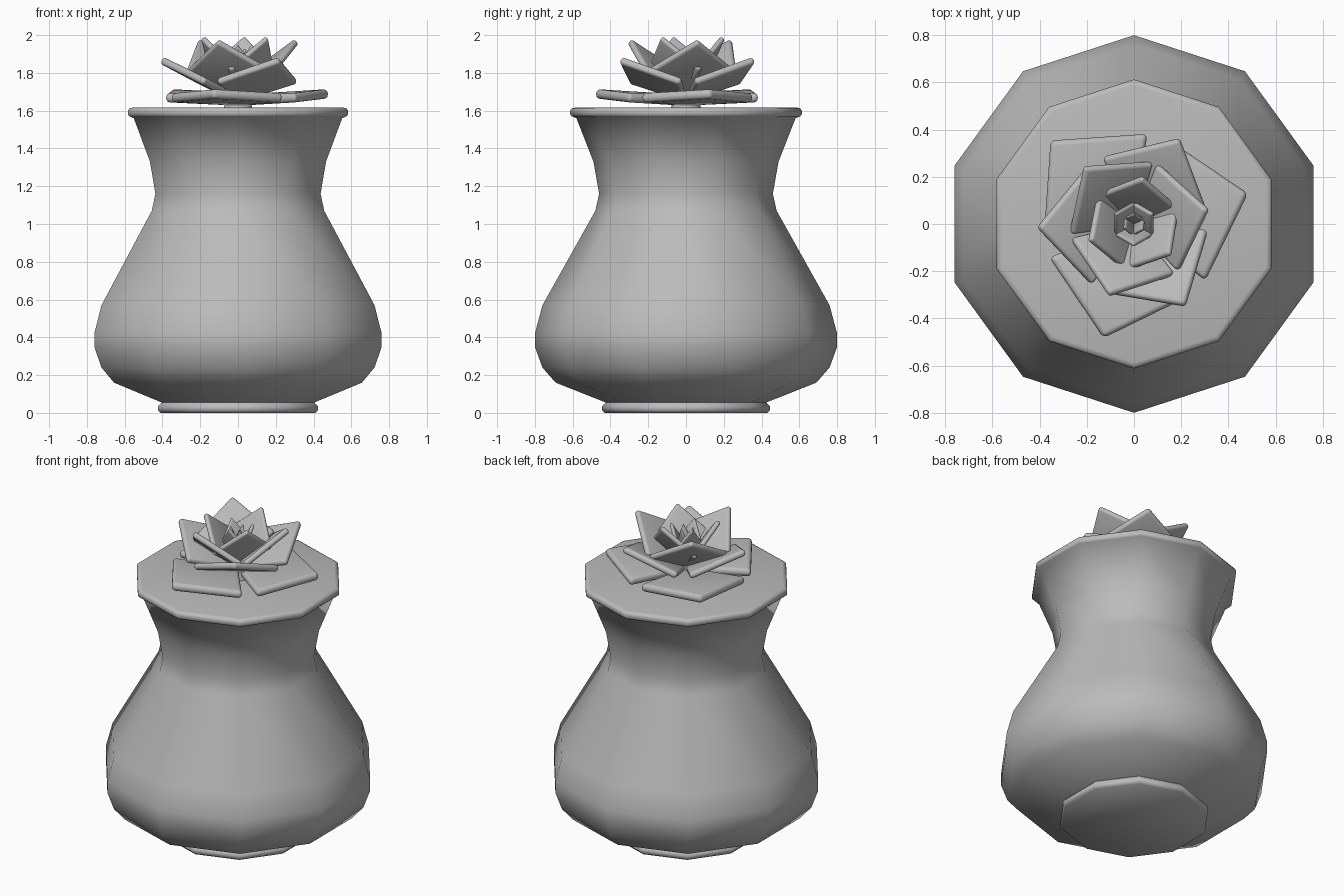
import bpy, bmesh
from math import sin, cos, pi, radians, atan2, hypot
from mathutils import Matrix, Vector

cube = bpy.data.objects.get("Cube")
if cube:
    bpy.data.objects.remove(cube, do_unlink=True)

# One plain grey for the whole piece
grey = bpy.data.materials.new("plain_grey")
grey.use_nodes = True
COLOUR = (0.5, 0.5, 0.5, 1)
grey.diffuse_color = COLOUR
grey.node_tree.nodes["Principled BSDF"].inputs["Base Color"].default_value = COLOUR


def finish(bm, name, angle):
    """Turn a bmesh into a smooth-shaded object."""
    bmesh.ops.recalc_face_normals(bm, faces=bm.faces)
    mesh = bpy.data.meshes.new(name)
    bm.to_mesh(mesh)
    bm.free()
    mesh.materials.append(grey)
    obj = bpy.data.objects.new(name, mesh)
    bpy.context.collection.objects.link(obj)
    bpy.ops.object.select_all(action='DESELECT')
    obj.select_set(True)
    bpy.context.view_layer.objects.active = obj
    bpy.ops.object.shade_smooth_by_angle(angle=radians(angle))
    return obj


def lathe(name, profile, sides, angle):
    """Closed ten-sided turning of (radius, height) points."""
    bm = bmesh.new()
    rings = [[bm.verts.new((r * sin(2 * pi * i / sides), r * cos(2 * pi * i / sides), z))
              for i in range(sides)] for r, z in profile]
    for low, high in zip(rings, rings[1:]):
        for i in range(sides):
            j = (i + 1) % sides
            bm.faces.new((low[i], low[j], high[j], high[i]))
    bm.faces.new(rings[0])
    bm.faces.new(rings[-1])
    return finish(bm, name, angle)


def petal(name, turn, reach, base_z, tip_z, half_width, thick):
    """Four-cornered plate with rounded edges, leaning outwards."""
    length = hypot(reach, tip_z - base_z)
    mid = length * 0.46
    outline = [(0, 0), (mid, -half_width), (length, 0), (mid, half_width)]
    bm = bmesh.new()
    face = bm.faces.new([bm.verts.new((x, y, -thick / 2)) for x, y in outline])
    top = bmesh.ops.extrude_face_region(bm, geom=[face])["geom"]
    bmesh.ops.translate(bm, vec=(0, 0, thick),
                        verts=[v for v in top if isinstance(v, bmesh.types.BMVert)])
    bmesh.ops.bevel(bm, geom=bm.edges[:], offset=thick * 0.45, segments=4,
                    profile=0.5, affect='EDGES')
    lean = Matrix.Rotation(-atan2(tip_z - base_z, reach), 4, 'Y')
    bm.transform(Matrix.Translation((0, 0, base_z)) @ Matrix.Rotation(radians(turn), 4, 'Z') @ lean)
    return finish(bm, name, 40)


# Vase body with foot, belly, neck and flared rim
lathe("vase", [(0.43, 0.0), (0.445, 0.015), (0.445, 0.035), (0.425, 0.055),
               (0.69, 0.16), (0.76, 0.24), (0.80, 0.35), (0.80, 0.42),
               (0.76, 0.57), (0.48, 1.07), (0.46, 1.16), (0.49, 1.33),
               (0.58, 1.56), (0.605, 1.57), (0.613, 1.58), (0.613, 1.60),
               (0.605, 1.612), (0.588, 1.616)], 10, 62)

# Flower: layers of three petals, from the flat outer ones to the upright bud
# name, first turn, reach, base height, tip height, half width, thickness
LAYERS = [
    ("outer_petal", 15, 0.50, 1.65, 1.69, 0.31, 0.05),
    ("lower_petal", 62, 0.41, 1.66, 1.87, 0.25, 0.04),
    ("middle_petal", 11, 0.32, 1.68, 1.97, 0.23, 0.036),
    ("inner_petal", 80, 0.20, 1.68, 1.99, 0.18, 0.03),
    ("bud_petal", 30, 0.09, 1.72, 1.95, 0.085, 0.02),
    ("heart_petal", 85, 0.045, 1.74, 1.93, 0.045, 0.014),
]
for name, turn, *shape in LAYERS:
    for k in range(3):
        petal(f"{name}_{k + 1}", turn + 120 * k, *shape)

# Short stem joining the flower to the lid
lathe("stem", [(0.08, 1.61), (0.06, 1.70)], 10, 40)
